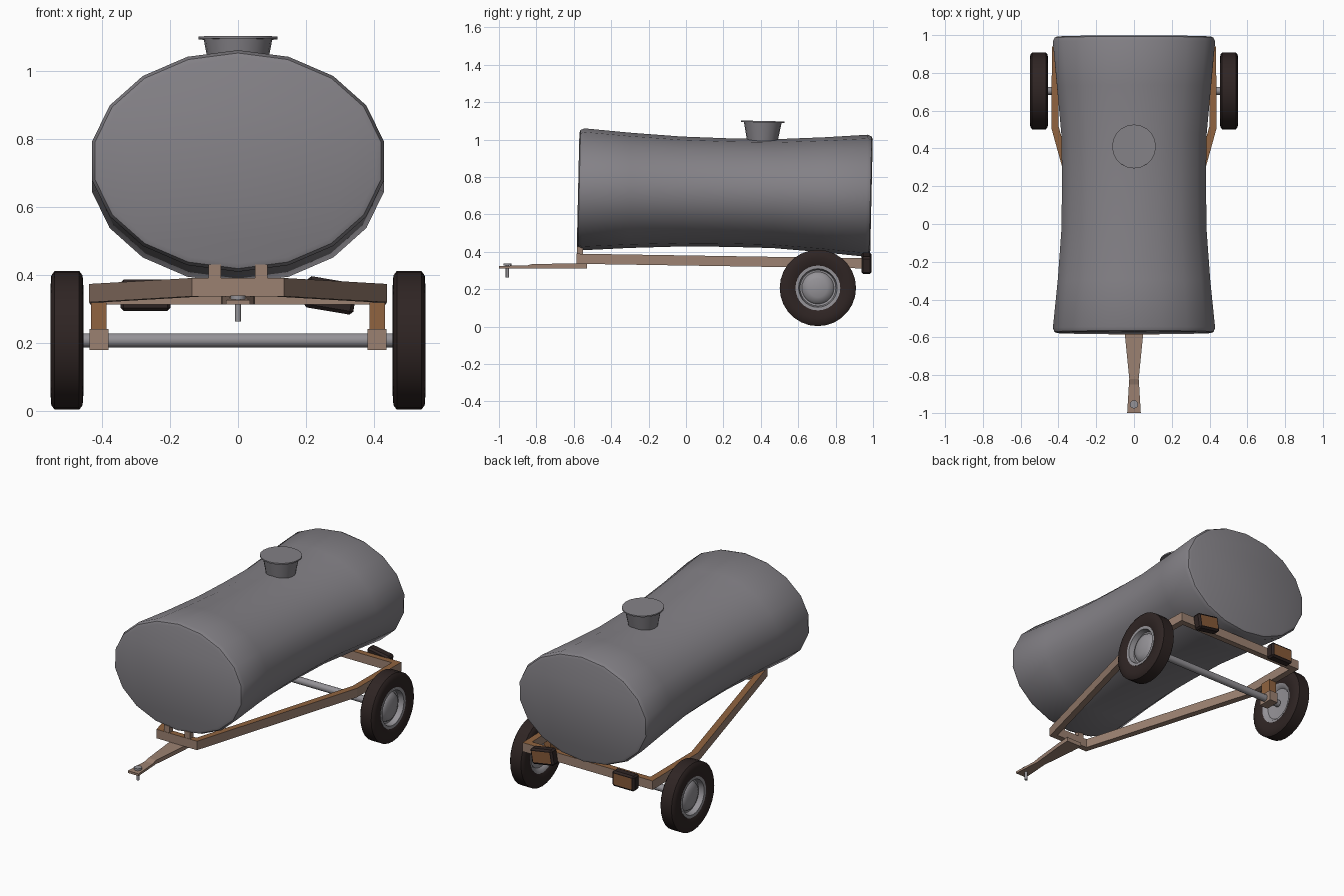
import bpy, bmesh, math
from mathutils import Matrix, Vector

if "Cube" in bpy.data.objects:
    bpy.data.objects.remove(bpy.data.objects["Cube"])


def material(name, rgb):
    m = bpy.data.materials.new(name)
    m.diffuse_color = (*rgb, 1)
    m.use_nodes = True
    m.node_tree.nodes["Principled BSDF"].inputs["Base Color"].default_value = m.diffuse_color
    return m


GREY = material("tank grey", (0.23, 0.22, 0.24))
STEEL = material("steel", (0.30, 0.29, 0.31))
TAN = material("worn tan paint", (0.33, 0.22, 0.165))
RUST = material("rust orange", (0.28, 0.125, 0.05))
RUBBER = material("dark rubber", (0.028, 0.018, 0.017))
LENS = material("amber lens", (0.24, 0.10, 0.04))
TILT = -0.0225  # the tank leans down towards the rear


def finish(name, bm, mats, matrix=None, rule=None, smooth=None):
    if matrix:
        bm.transform(matrix)
    bmesh.ops.recalc_face_normals(bm, faces=bm.faces)
    bm.normal_update()
    if rule:
        for f in bm.faces:
            f.material_index = rule(f)
    me = bpy.data.meshes.new(name)
    bm.to_mesh(me)
    bm.free()
    for m in mats:
        me.materials.append(m)
    ob = bpy.data.objects.new(name, me)
    bpy.context.collection.objects.link(ob)
    if smooth:
        bpy.ops.object.select_all(action='DESELECT')
        bpy.context.view_layer.objects.active = ob
        ob.select_set(True)
        bpy.ops.object.shade_smooth_by_angle(angle=math.radians(smooth))
    return ob


def loft(name, rings, mats, closed=False, **kw):
    """Skin a list of rings; capped at both ends unless closed into a loop."""
    bm = bmesh.new()
    vs = [[bm.verts.new(p) for p in r] for r in rings]
    n = len(vs[0])
    pairs = list(zip(vs, vs[1:])) + ([(vs[-1], vs[0])] if closed else [])
    for a, b in pairs:
        for i in range(n):
            j = (i + 1) % n
            bm.faces.new((a[i], a[j], b[j], b[i]))
    if not closed:
        bm.faces.new(vs[0])
        bm.faces.new(vs[-1])
    return finish(name, bm, mats, **kw)


def circle(n, rx, ry, z):
    return [(rx * math.sin(math.tau * i / n), ry * math.cos(math.tau * i / n), z)
            for i in range(n)]


def lathe(name, profile, n, mats, closed=False, **kw):
    return loft(name, [circle(n, r, r, z) for r, z in profile], mats, closed, **kw)


def box(name, lo, hi, mat, **kw):
    bm = bmesh.new()
    bmesh.ops.create_cube(bm, size=1)
    lo, hi = Vector(lo), Vector(hi)
    bm.transform(Matrix.Translation((lo + hi) / 2) @ Matrix.Diagonal((*(hi - lo), 1)))
    return finish(name, bm, [mat], **kw)


# Tank: 18-sided oval, waisted in the middle, with softened rims
tank_place = Matrix.Translation((0, 0, 0.722)) @ Matrix.Rotation(TILT, 4, 'X')
stations = [(-0.577, 0.412, 0.302), (-0.571, 0.427, 0.317), (-0.55, 0.436, 0.326),
            (-0.3, 0.410, 0.308), (-0.03, 0.390, 0.294), (0.22, 0.387, 0.290),
            (0.47, 0.390, 0.291), (0.73, 0.414, 0.307), (0.965, 0.436, 0.326),
            (0.986, 0.427, 0.317), (0.992, 0.412, 0.302)]
loft("tank", [[(x, y, z) for x, z, _ in circle(18, rx, rz, 0)] for y, rx, rz in stations],
     [GREY], matrix=tank_place, smooth=40)

# Filler hatch: flared neck and thin lid
hatch_place = tank_place @ Matrix.Translation((0, 0.402, 0))
lathe("hatch_neck", [(0.078, 0.26), (0.101, 0.38)], 20, [GREY],
      matrix=hatch_place, smooth=30)
lathe("hatch_lid", [(0.116, 0.379), (0.116, 0.387)], 20, [GREY],
      matrix=hatch_place, smooth=30)

# Frame: one continuous bar, splayed from the narrow front to the wide rear
outer = [(0.135, -0.585), (0.438, 0.51), (0.434, 0.94)]
inner = [(0.107, -0.548), (0.400, 0.52), (0.395, 0.903)]
frame_rings = []
for side, order in ((1, (0, 1, 2)), (-1, (2, 1, 0))):
    for i in order:
        (ox, oy), (ix, iy) = outer[i], inner[i]
        zo, zi = (0.363 - 0.016 * (y + 0.57) for y in (oy, iy))
        frame_rings.append([(side * ox, oy, zo - 0.027), (side * ox, oy, zo + 0.027),
                            (side * ix, iy, zi + 0.027), (side * ix, iy, zi - 0.027)])
loft("frame", frame_rings, [TAN, RUST], closed=True,
     rule=lambda f: int(f.normal.z > 0.7))

# Drawbar: tapered tongue ending in a flat plate
bar = [(-0.53, 0.05, 0.337), (-0.6, 0.047, 0.337), (-0.82, 0.025, 0.336),
       (-0.85, 0.027, 0.327), (-1.0, 0.036, 0.325)]
loft("drawbar", [[(-w, y, 0.312), (w, y, 0.312), (w, y, z), (-w, y, z)]
                 for y, w, z in bar], [TAN])

# Hitch pin with head
lathe("hitch_pin", [(0.009, 0.263), (0.009, 0.327), (0.022, 0.327), (0.022, 0.339)],
      12, [STEEL], matrix=Matrix.Translation((0, -0.955, 0)), smooth=35)

# Axle across both wheels
AXLE_Y, AXLE_Z = 0.705, 0.207
to_x = Matrix.Rotation(math.pi / 2, 4, 'Y')
axle_place = Matrix.Translation((0, AXLE_Y, AXLE_Z))
lathe("axle", [(0.021, -0.48), (0.021, 0.48)], 14, [STEEL],
      matrix=axle_place @ to_x, smooth=40)

tyre = [(0.112, -0.036), (0.125, -0.043), (0.16, -0.048), (0.188, -0.046), (0.201, -0.036)]
tyre += [(r, -x) for r, x in reversed(tyre)]
rim = [(0.02, -0.015), (0.092, -0.022), (0.104, -0.036), (0.120, -0.040), (0.120, 0.041),
       (0.103, 0.040), (0.096, 0.008), (0.086, 0.006), (0.078, 0.020), (0.050, 0.031),
       (0.012, 0.035)]

for side, label in ((1, "right"), (-1, "left")):
    # Wheel: tyre and dished rim
    hub = Matrix.Translation((side * 0.503, AXLE_Y, AXLE_Z)) @ Matrix.Diagonal((side, 1, 1, 1)) @ to_x
    tyre_r = [(r * 1.015, x) for r, x in tyre]
    lathe(label + "_tyre", tyre_r, 28, [RUBBER], closed=True, matrix=hub, smooth=40)
    lathe(label + "_rim", rim, 28, [STEEL], matrix=hub, smooth=40)

    # Axle bracket: hanger post and clamp block
    x0, x1 = sorted((side * 0.386, side * 0.432))
    box(label + "_axle_hanger", (x0, 0.67, 0.225), (x1, 0.74, 0.318), RUST,
        rule=None)
    x0, x1 = sorted((side * 0.381, side * 0.437))
    box(label + "_axle_clamp", (x0, 0.66, 0.178), (x1, 0.75, 0.24), TAN)

    # Front tank support post
    x0, x1 = sorted((side * 0.05, side * 0.087))
    box(label + "_tank_support", (x0, -0.583, 0.38), (x1, -0.55, 0.43), TAN)

    # Tail light: dark bevelled housing with inset lens; the right one hangs crooked
    bm = bmesh.new()
    bmesh.ops.create_cube(bm, size=1)
    bm.transform(Matrix.Diagonal((0.148, 0.056, 0.093, 1)))
    bmesh.ops.bevel(bm, geom=bm.edges[:], offset=0.01, segments=1, affect='EDGES')
    bm.normal_update()
    back = [f for f in bm.faces if f.normal.y > 0.9]
    bmesh.ops.inset_region(bm, faces=back, thickness=0.005)
    place = Matrix.Translation((side * 0.272, 0.965, 0.339))
    if side > 0:
        place = place @ Matrix.Rotation(math.radians(9.5), 4, 'Y')
    finish(label + "_tail_light", bm, [RUBBER, LENS], matrix=place,
           rule=lambda f: int(f.normal.y > 0.9 and f.calc_area() > 0.004))
